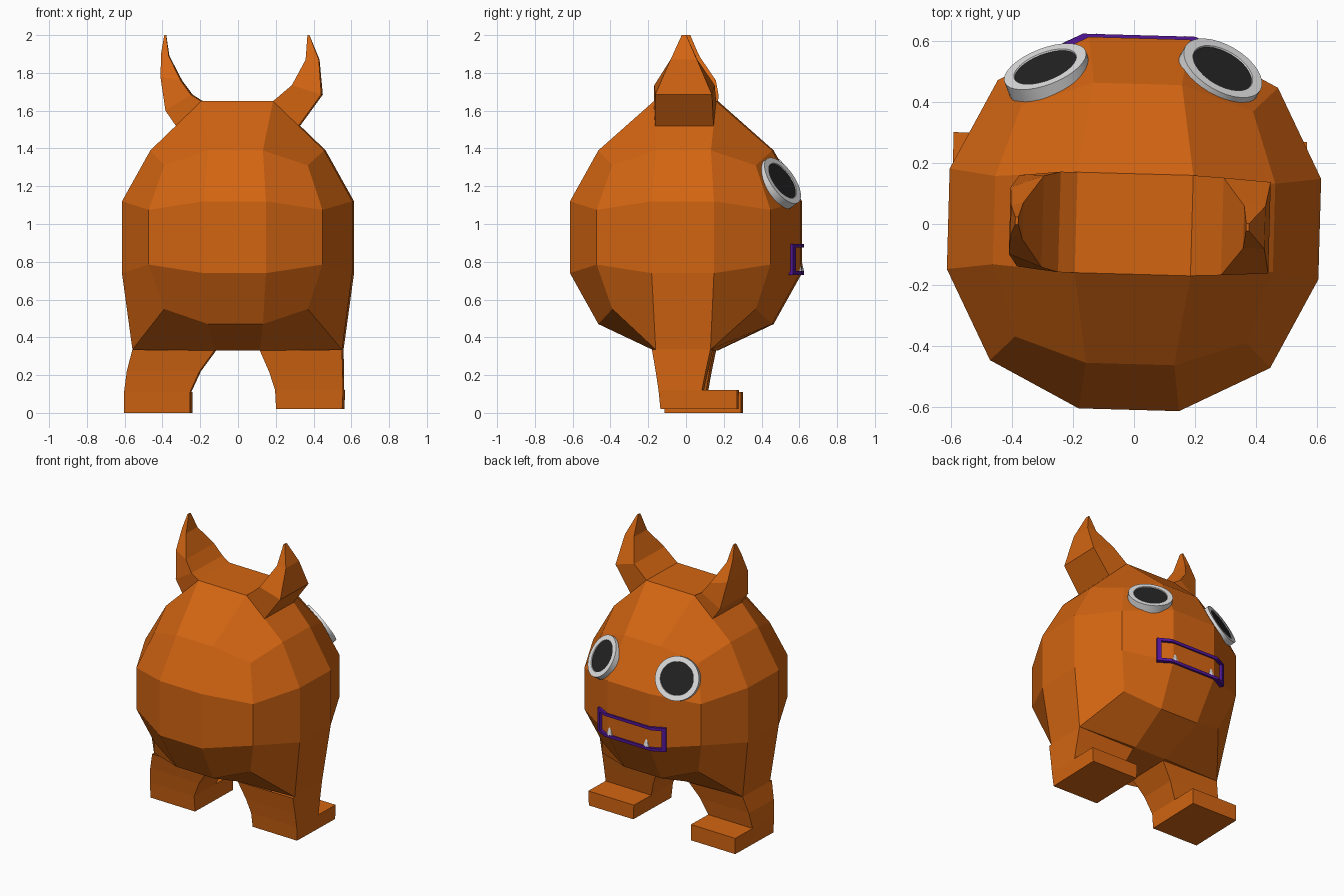
import bpy, bmesh, math
from mathutils import Matrix, Vector

if "Cube" in bpy.data.objects:
    bpy.data.objects.remove(bpy.data.objects["Cube"])


def material(name, rgb):
    m = bpy.data.materials.new(name)
    m.diffuse_color = (*rgb, 1)
    m.use_nodes = True
    m.node_tree.nodes["Principled BSDF"].inputs["Base Color"].default_value = m.diffuse_color
    return m


ORANGE = material("orange skin", (0.65, 0.13, 0.006))
WHITE = material("pale white", (0.75, 0.75, 0.75))
BLACK = material("black pupil", (0.017, 0.017, 0.017))
PURPLE = material("purple lips", (0.09, 0.008, 0.32))
TWIST = Matrix.Rotation(math.radians(-1.6), 4, 'Z')   # the body is turned slightly


def finish(bm, name, mats, matrix=TWIST, normals=True):
    if normals:
        bmesh.ops.recalc_face_normals(bm, faces=bm.faces)
    bm.transform(matrix)
    me = bpy.data.meshes.new(name)
    bm.to_mesh(me)
    bm.free()
    for m in mats:
        me.materials.append(m)
    ob = bpy.data.objects.new(name, me)
    bpy.context.collection.objects.link(ob)
    return ob


def loft(sections):
    """Sections: (x_in, z_in, half/back y, front y at inner edge, x_out, z_out, back y, front y)."""
    bm = bmesh.new()
    rings = []
    for xi, zi, yb, yf, xo, zo, ob, of in sections:
        rings.append([bm.verts.new(p) for p in
                      ((xi, yb, zi), (xo, ob, zo), (xo, of, zo), (xi, yf, zi))])
    for a, b in zip(rings, rings[1:]):
        last = [bm.faces.new((a[i], a[(i + 1) % 4], b[(i + 1) % 4], b[i])) for i in range(4)]
    bm.faces.new(rings[-1])
    return bm, last


# Body: 3x3 cube sphere, lower sides drawn out to meet the legs
bm = bmesh.new()
bmesh.ops.create_cube(bm, size=2)
bmesh.ops.subdivide_edges(bm, edges=bm.edges[:], cuts=2, use_grid_fill=True)
for v in bm.verts:
    ext = [abs(c) > 0.9 for c in v.co]
    n = sum(ext)
    sign = [math.copysign(1, c) for c in v.co]
    big, small = {1: (0.61, 0.165), 2: (0.46, 0.145), 3: (0.38, 0)}[n]
    p = [s * (big if e else small) for s, e in zip(sign, ext)]
    if n == 1 and not ext[2]:
        p[2] = sign[2] * 0.19
    if n == 1 and ext[2]:
        p[2] = 0.72 if sign[2] > 0 else -0.60
        p[0] = sign[0] * (0.19 if sign[2] > 0 else 0.12)
    if n == 2 and ext[0] and ext[2] and sign[2] < 0:
        p[0], p[2] = sign[0] * 0.555, -0.595
    v.co = Vector(p) + Vector((0, 0, 0.93))
finish(bm, "body", [ORANGE])

# Horns: inner x, inner z, outer x, outer z, inner half depth, outer half depth
horns = {
    "right_horn": [(.19, 1.65, .325, 1.52, .165, .155), (.29, 1.735, .445, 1.685, .16, .15),
                   (.36, 1.87, .43, 1.87, .07, .07), (.368, 2.0, .378, 2.0, .012, .012)],
    "left_horn": [(-.19, 1.65, -.325, 1.52, .165, .155), (-.245, 1.685, -.38, 1.6, .165, .15),
                  (-.30, 1.76, -.408, 1.78, .15, .11), (-.365, 1.89, -.405, 1.91, .06, .05),
                  (-.38, 2.0, -.39, 2.0, .012, .012)],
}
for name, secs in horns.items():
    bm, _ = loft([(xi, zi, -hi, hi, xo, zo, -ho, ho) for xi, zi, xo, zo, hi, ho in secs])
    finish(bm, name, [ORANGE])

# Legs with toes pulled out of the lowest segment
legs = {
    "right_leg": [(.12, .33, .555, .335, -.165, .145), (.17, .215, .558, .22, -.145, .12),
                  (.20, .12, .56, .12, -.13, .10), (.205, .02, .555, .02, -.12, .10)],
    "left_leg": [(-.12, .33, -.555, .335, -.165, .145), (-.20, .22, -.585, .22, -.145, .12),
                 (-.25, .11, -.6, .11, -.13, .10), (-.25, 0, -.6, 0, -.12, .10)],
}
for name, secs in legs.items():
    bm, last = loft([(xi, zi, b, f, xo, zo, b, f) for xi, zi, xo, zo, b, f in secs])
    front = max(last, key=lambda f: f.calc_center_median().y)
    out = bmesh.ops.extrude_discrete_faces(bm, faces=[front])
    for v in out["faces"][0].verts:
        v.co.y = 0.285
    finish(bm, name, [ORANGE])

# Eyes: pale discs with a sunken black pupil
eyes = {"right_eye": ((.292, .512, 1.23), (.43, .73, .52)),
        "left_eye": ((-.292, .517, 1.23), (-.33, .85, .42))}
for name, (centre, direction) in eyes.items():
    bm = bmesh.new()
    bmesh.ops.create_cone(bm, cap_ends=True, segments=32, radius1=.143, radius2=.143, depth=.07,
                          matrix=Matrix.Translation((0, 0, -.035)))
    bm.normal_update()
    cap = max(bm.faces, key=lambda f: f.calc_center_median().z)
    bmesh.ops.inset_region(bm, faces=[cap], thickness=.034)
    bmesh.ops.inset_region(bm, faces=[cap], thickness=.002, depth=-.005)
    cap.material_index = 1
    place = Matrix.Translation(centre) @ Vector(direction).to_track_quat('Z', 'Y').to_matrix().to_4x4()
    ob = finish(bm, name, [WHITE, BLACK], place)
    for p in ob.data.polygons:
        p.use_smooth = len(p.vertices) == 4
    ob.data.set_sharp_from_angle(angle=math.radians(30))

# Mouth: a thin frame bent around the body
bm = bmesh.new()


def ring(xe, z0, z1, ye):
    top = [(-xe, ye), (-.185, .62), (.185, .62), (xe, ye)]
    pts = [(x, y, z1) for x, y in top] + [(x, y, z0) for x, y in reversed(top)]
    return [bm.verts.new(p) for p in pts]


outer, inner = ring(.27, .73, .895, .575), ring(.245, .75, .875, .59)
for i in range(8):
    j = (i + 1) % 8
    bm.faces.new((outer[i], outer[j], inner[j], inner[i]))
bmesh.ops.recalc_face_normals(bm, faces=bm.faces)
if sum(f.normal.y for f in bm.faces) < 0:
    bmesh.ops.reverse_faces(bm, faces=bm.faces)
mouth = finish(bm, "mouth_frame", [PURPLE], normals=False)
mod = mouth.modifiers.new("thickness", 'SOLIDIFY')
mod.thickness = .04
mod.offset = -1

# Teeth: small pointed cones standing on the lower lip
for name, x in (("right_tooth", .15), ("left_tooth", -.14)):
    bm = bmesh.new()
    bmesh.ops.create_cone(bm, cap_ends=True, segments=8, radius1=.027, radius2=0, depth=.075)
    finish(bm, name, [WHITE], TWIST @ Matrix.Translation((x, .605, .785)) @ Matrix.Diagonal((1, .6, 1, 1)))
